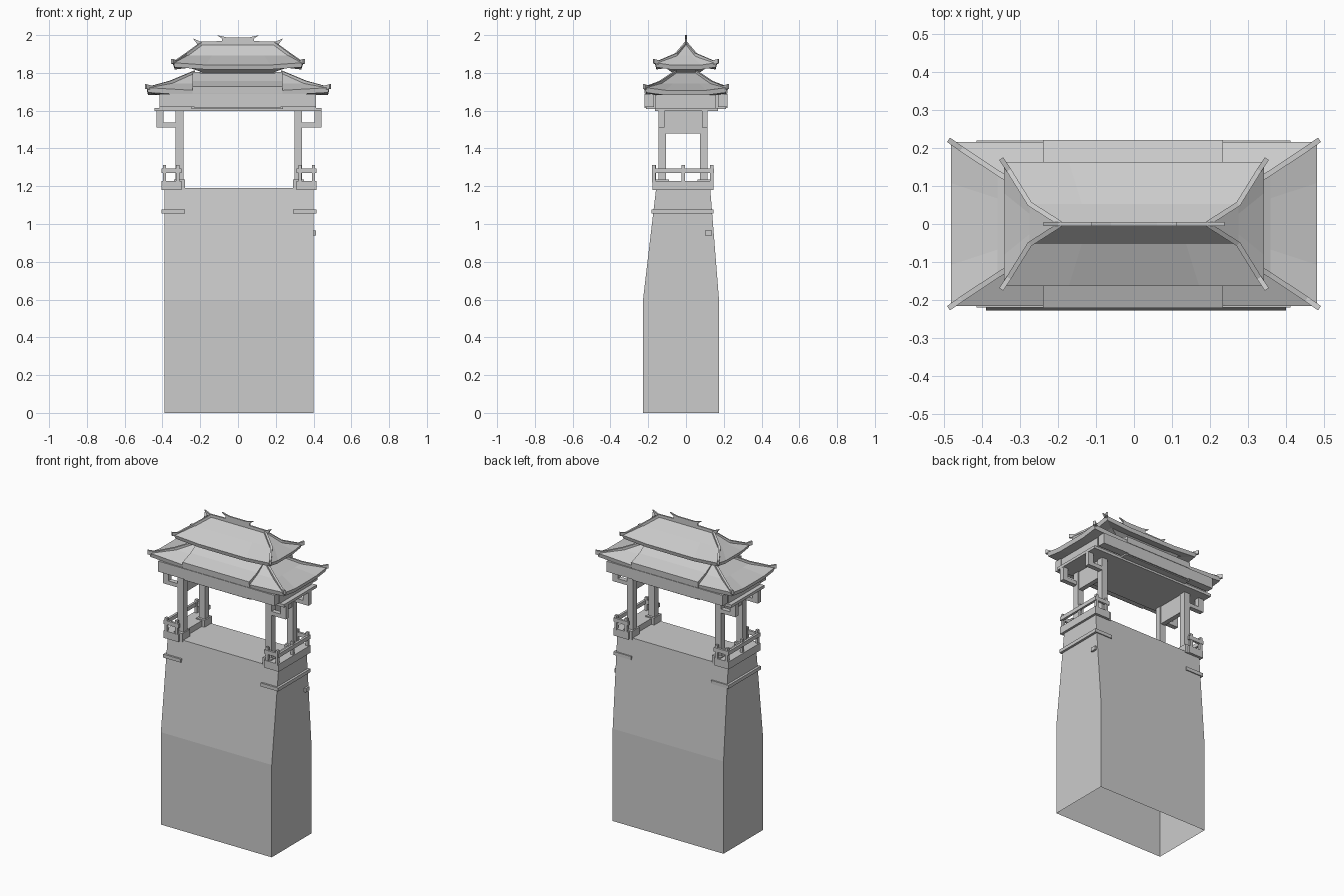
import bpy, bmesh
from mathutils import Vector

cube = bpy.data.objects.get("Cube")
if cube:
    bpy.data.objects.remove(cube)

stone = bpy.data.materials.new("plain_grey")
stone.use_nodes = True
GREY = (0.6, 0.6, 0.6, 1)
stone.diffuse_color = GREY
stone.node_tree.nodes["Principled BSDF"].inputs["Base Color"].default_value = GREY

CX, CY = 0.005, -0.015    # centre of the tower top


def finish(name, bm):
    bmesh.ops.recalc_face_normals(bm, faces=bm.faces)
    mesh = bpy.data.meshes.new(name)
    bm.to_mesh(mesh)
    bm.free()
    mesh.materials.append(stone)
    ob = bpy.data.objects.new(name, mesh)
    bpy.context.collection.objects.link(ob)
    return ob


def loft(name, rings, top=True, bottom=True):
    """Skin a stack of equal-length closed rings."""
    bm = bmesh.new()
    rows = [[bm.verts.new(p) for p in ring] for ring in rings]
    for a, b in zip(rows, rows[1:]):
        for i in range(len(a)):
            j = (i + 1) % len(a)
            bm.faces.new((a[i], a[j], b[j], b[i]))
    if bottom:
        bm.faces.new(rows[0])
    if top:
        bm.faces.new(rows[-1])
    return finish(name, bm)


def rect(x0, x1, y0, y1, z):
    return [(x0, y0, z), (x1, y0, z), (x1, y1, z), (x0, y1, z)]


def box(name, x0, x1, y0, y1, z0, z1):
    return loft(name, [rect(x0, x1, y0, y1, z0), rect(x0, x1, y0, y1, z1)])


def extrude(name, profile, axis, a, b):
    """Extrude a 2D profile along x or y."""
    def put(t):
        return [(t, u, v) if axis == "x" else (u, t, v) for u, v in profile]
    return loft(name, [put(a), put(b)])


def roof_ring(hx, hy, z, lift=0):
    """Rectangle with extra points on the sides, so that corners can lift."""
    corners = [(-hx, -hy), (hx, -hy), (hx, hy), (-hx, hy)]
    ring = []
    for i, (x, y) in enumerate(corners):
        nx, ny = corners[(i + 1) % 4]
        for t in (0, 0.25, 0.75):
            ring.append((x + (nx - x) * t, y + (ny - y) * t, z + (0 if t else lift)))
    return ring


def hip_ridges(name, path, width, height):
    """Four bars along the roof hips; the path is given for the +x +y corner."""
    for sx, sy, label in ((1, 1, "back_left"), (-1, 1, "back_right"),
                          (1, -1, "front_left"), (-1, -1, "front_right")):
        pts = [Vector((x * sx, y * sy, z)) for x, y, z in path]
        rings = []
        for i, p in enumerate(pts):
            d = pts[min(i + 1, len(pts) - 1)] - pts[max(i - 1, 0)]
            side = Vector((-d.y, d.x, 0)).normalized() * width / 2
            up = Vector((0, 0, height))
            low = Vector((0, 0, -0.012))
            rings.append([p - side + low, p + side + low, p + side + up, p - side + up])
        loft(f"{name}_{label}", rings)


# Tower body, hollow and open below
loft("tower_body", [rect(-0.39, 0.40, -0.228, 0.175, 0),
                    rect(-0.39, 0.40, -0.228, 0.175, 0.595),
                    rect(-0.39, 0.40, -0.158, 0.128, 1.19)], bottom=False)
box("wall_peg", 0.40, 0.413, 0.10, 0.137, 0.94, 0.965)

# End balconies, columns and brackets, on both ends
for s, side in ((-1, "right"), (1, "left")):
    def bx(name, near, far, y0, y1, z0, z1):
        xs = sorted((CX + s * near, CX + s * far))
        return box(f"{name}_{side}", *xs, CY + y0, CY + y1, z0, z1)

    bx("wall_ledge", 0.285, 0.41, -0.168, 0.16, 1.055, 1.077)
    bx("balcony_slab", 0.305, 0.41, -0.163, 0.16, 1.18, 1.228)
    bx("outer_rail", 0.395, 0.41, -0.163, 0.16, 1.27, 1.295)
    for y in (-0.155, 0, 0.152):
        bx("outer_post", 0.387, 0.403, y - 0.009, y + 0.009, 1.22, 1.313)
    for f, face in ((-1, "front"), (1, "back")):
        def span(a, b):
            return sorted((f * a, f * b))
        bx(f"side_rail_{face}", 0.305, 0.41, *span(0.147, 0.162), 1.27, 1.295)
        bx(f"side_post_{face}", 0.315, 0.332, *span(0.145, 0.16), 1.22, 1.313)
        bx(f"column_base_{face}", 0.285, 0.345, *span(0.075, 0.15), 1.18, 1.235)
        bx(f"column_{face}", 0.293, 0.335, *span(0.09, 0.13), 1.2, 1.62)
        bx(f"bracket_drop_{face}", 0.40, 0.437, *span(0.10, 0.13), 1.512, 1.61)
        bx(f"bracket_arm_{face}", 0.33, 0.437, *span(0.10, 0.13), 1.512, 1.537)
    bx("tie_panel", 0.298, 0.328, -0.095, 0.095, 1.48, 1.615)

# Ceiling slab, frieze and projecting centre bay
box("ceiling_slab", -0.443, 0.443, -0.165, 0.17, 1.597, 1.615)
box("frieze", -0.415, 0.413, -0.165, 0.16, 1.61, 1.70)
box("centre_bay", -0.245, 0.238, -0.212, 0.212, 1.61, 1.70)
for s, face in ((-1, "front"), (1, "back")):
    ys = sorted((s * 0.205, s * 0.22))
    box(f"bay_panel_{face}", -0.23, 0.225, *ys, 1.615, 1.668)
    ys = sorted((s * 0.17, s * 0.22))
    box(f"eave_beam_{face}", -0.415, 0.413, *ys, 1.62, 1.688)

# Lower roof: flared eaves, concave slopes
loft("lower_roof", [roof_ring(0.42, 0.16, 1.682),
                    roof_ring(0.476, 0.212, 1.682, 0.014),
                    roof_ring(0.483, 0.216, 1.708, 0.014),
                    roof_ring(0.36, 0.135, 1.745),
                    roof_ring(0.235, 0.06, 1.80)])
hip_ridges("lower_hip", [(0.23, 0.055, 1.80), (0.36, 0.135, 1.746),
                         (0.455, 0.198, 1.72), (0.489, 0.222, 1.728)], 0.014, 0.012)

# Raised middle section of the lower roof
slope = [(0.22, 1.69), (0.222, 1.728), (0.14, 1.757), (0.06, 1.805)]
extrude("middle_roof", slope + [(-y, z) for y, z in reversed(slope)], "x", -0.24, 0.235)

# Neck between the roofs
box("neck", -0.2, 0.195, -0.073, 0.073, 1.77, 1.84)
loft("neck_cornice", [rect(-0.18, 0.18, -0.07, 0.07, 1.80),
                      rect(-0.28, 0.28, -0.12, 0.12, 1.835)])

# Upper roof
loft("upper_roof", [roof_ring(0.25, 0.09, 1.828),
                    roof_ring(0.335, 0.157, 1.818, 0.012),
                    roof_ring(0.343, 0.163, 1.842, 0.012),
                    roof_ring(0.275, 0.053, 1.892),
                    roof_ring(0.2, 0.002, 1.952)])
hip_ridges("upper_hip", [(0.195, 0.002, 1.952), (0.275, 0.053, 1.893),
                         (0.33, 0.142, 1.855), (0.35, 0.172, 1.862)], 0.013, 0.011)

# Ridge fin with upturned ends and a centre crest
half_ridge = [(0.19, 1.94), (0.215, 1.95), (0.238, 1.983), (0.2, 1.966), (0.085, 1.968),
              (0.085, 1.982), (0.112, 2.0), (0.06, 1.988)]
extrude("ridge_fin", half_ridge + [(-x, z) for x, z in reversed(half_ridge)], "y", -0.005, 0.005)
